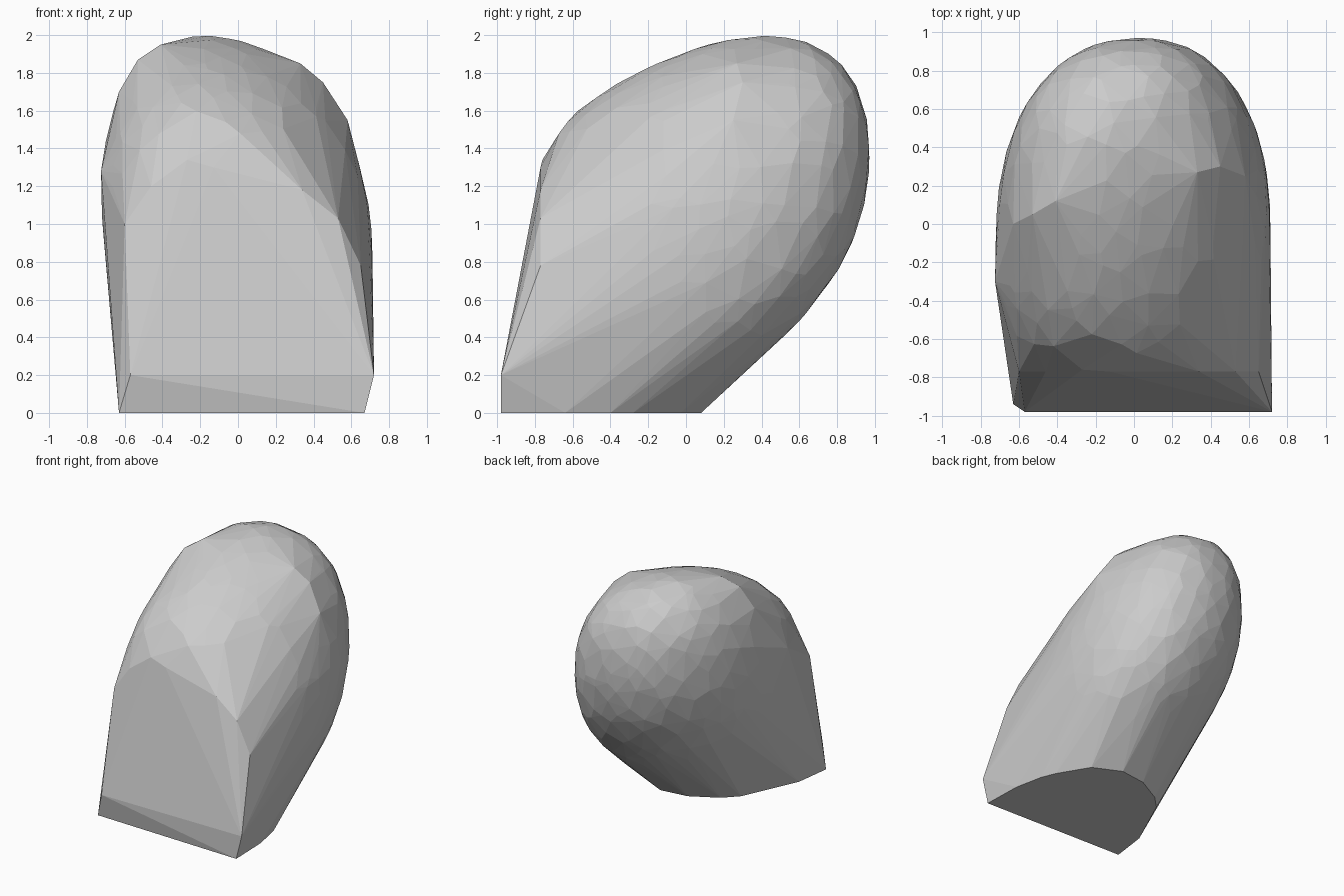
import bpy, bmesh, math, random
from mathutils import Vector, Matrix

if "Cube" in bpy.data.objects:
    bpy.data.objects.remove(bpy.data.objects["Cube"])

random.seed(4)

# Leaning, slightly boxy ellipsoid: centre and shear
CENTRE = Vector((-0.005, -0.06, 0.975))
LEAN = Matrix(((0.717, 0.0, 0.0),
               (0.03, 1.03, 0.0),
               (-0.17, 0.405, 0.885)))
POWER = 2.25


def dome_points(count):
    """Evenly scattered, jittered points on the leaning dome."""
    points = []
    for i in range(count):
        h = 1 - 2 * (i + 0.5) / count
        a = i * math.pi * (3 - math.sqrt(5))
        r = math.sqrt(1 - h * h)
        u = Vector((r * math.cos(a), r * math.sin(a), h))
        u += Vector([random.uniform(-0.06, 0.06) for _ in range(3)])
        u /= sum(abs(c) ** POWER for c in u) ** (1 / POWER)
        p = CENTRE + LEAN @ u
        p.z = min(p.z, 2.0)
        p.y = min(p.y, 0.98)
        flat_right = p.x > 0.3 and p.y < -0.2
        flat_left = p.x < -0.3 and p.y < -0.2 and p.z < 1.0
        if p.z > 0.1 and p.y > -0.68 and not flat_right and not flat_left:
            points.append(p)
    return points


# Outline of the flat base
base = [(-0.63, -0.94), (0.67, -0.98), (0.66, -0.64), (0.61, -0.4), (0.56, -0.28),
        (0.41, -0.03), (0.18, 0.08), (-0.05, 0.05), (-0.27, -0.07),
        (-0.38, -0.18), (-0.59, -0.64)]
# Lower lip and upper rim of the cut front face
front = [(-0.57, -0.98, 0.2), (0.72, -0.98, 0.2),
         (0.65, -0.77, 0.78), (0.53, -0.77, 1.03), (0.34, -0.77, 1.18),
         (-0.13, -0.77, 1.3), (-0.27, -0.76, 1.34), (-0.46, -0.77, 1.2),
         (-0.6, -0.77, 1.0)]
# Widest point on the left side and the shoulders of the crown
side = [(-0.725, -0.3, 1.28), (-0.53, 0.05, 1.87), (-0.63, 0.0, 1.7),
        (-0.41, 0.12, 1.95), (0.33, 0.27, 1.85), (0.45, 0.3, 1.75),
        (0.58, 0.25, 1.55)]

# Wrap everything in one faceted convex skin
bm = bmesh.new()
for p in [(x, y, 0) for x, y in base] + front + side + dome_points(500):
    bm.verts.new(p)
hull = bmesh.ops.convex_hull(bm, input=bm.verts[:])
loose = {e for e in hull["geom_interior"] + hull["geom_unused"]
         if isinstance(e, bmesh.types.BMVert)}
bmesh.ops.delete(bm, geom=list(loose), context='VERTS')
bmesh.ops.recalc_face_normals(bm, faces=bm.faces[:])

mesh = bpy.data.meshes.new("boulder")
bm.to_mesh(mesh)
bm.free()
bpy.context.collection.objects.link(bpy.data.objects.new("boulder", mesh))
